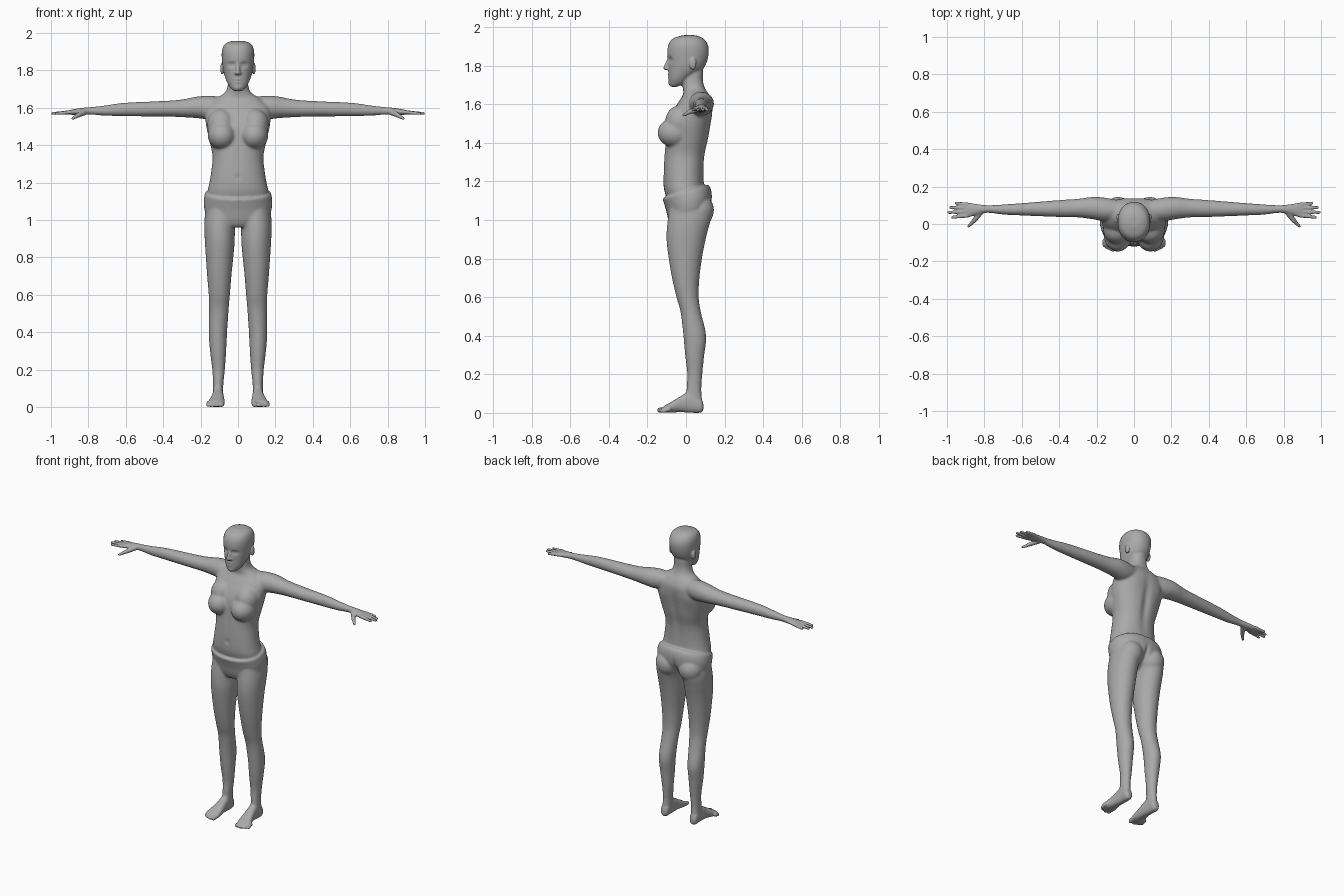
import bpy, bmesh, math
from mathutils import Vector, Matrix

SEG = 36


def spline(rings, steps=6):
    """Catmull-Rom resampling of a list of ring tuples."""
    out = []
    for i in range(len(rings) - 1):
        p = [rings[max(i - 1, 0)], rings[i], rings[i + 1], rings[min(i + 2, len(rings) - 1)]]
        for k in range(steps):
            t = k / steps
            out.append([0.5 * (2 * b + (c - a) * t + (2 * a - 5 * b + 4 * c - d) * t * t
                               + (3 * b - a - 3 * c + d) * t ** 3) for a, b, c, d in zip(*p)])
    return out + [list(rings[-1])]


def loft(bm, axis, rings, power=2.0, tilt=0.0):
    """Rings are (position on axis, min and max of the other two axes)."""
    loops = []
    for t, u0, u1, v0, v1 in spline(rings):
        loop = []
        for i in range(SEG):
            c, s = math.cos(2 * math.pi * i / SEG), math.sin(2 * math.pi * i / SEG)
            u = (u0 + u1) / 2 + (u1 - u0) / 2 * math.copysign(abs(c) ** (2 / power), c)
            v = (v0 + v1) / 2 + (v1 - v0) / 2 * math.copysign(abs(s) ** (2 / power), s)
            co = {'X': (t, u, v), 'Y': (u, t, v), 'Z': (u, v, t + tilt * v)}[axis]
            loop.append(bm.verts.new(co))
        loops.append(loop)
    faces = [bm.faces.new((a[i], a[(i + 1) % SEG], b[(i + 1) % SEG], b[i]))
             for a, b in zip(loops, loops[1:]) for i in range(SEG)]
    faces += [bm.faces.new(loops[0][::-1]), bm.faces.new(loops[-1])]
    bmesh.ops.recalc_face_normals(bm, faces=faces)


def capsule(bm, p0, p1, r0, r1):
    p0, p1 = Vector(p0), Vector(p1)
    q = (p1 - p0).to_track_quat('Z', 'Y')
    for v in bmesh.ops.create_uvsphere(bm, u_segments=16, v_segments=11, radius=1)['verts']:
        v.co = p1 + q @ v.co * r1 if v.co.z > 0 else p0 + q @ v.co * r0


def ball(bm, centre, radii):
    m = Matrix.Translation(centre) @ Matrix.Diagonal((*radii, 1))
    bmesh.ops.create_uvsphere(bm, u_segments=28, v_segments=18, radius=1, matrix=m)


def sym(rows):
    return [(z, -w, w, y0, y1) for z, w, y0, y1 in rows]


# ---- paired parts, made on the +x side ----
side = bmesh.new()
# arm with palm
loft(side, 'X', [(.06, .03, .12, 1.57, 1.655), (.15, .015, .14, 1.54, 1.665),
                 (.22, .025, .145, 1.545, 1.66), (.3, .035, .135, 1.55, 1.645),
                 (.4, .037, .128, 1.553, 1.637), (.6, .045, .112, 1.555, 1.628),
                 (.7, .05, .105, 1.557, 1.615), (.78, .06, .1, 1.563, 1.605),
                 (.83, .052, .105, 1.563, 1.6), (.88, .037, .113, 1.562, 1.592),
                 (.905, .038, .113, 1.566, 1.586)])
# fingers and thumb
for y0, y1, tip in ((.045, .036, .972), (.066, .062, .992), (.086, .088, .982), (.104, .111, .952)):
    capsule(side, (.89, y0, 1.577), (tip, y1, 1.57), .0115, .008)
capsule(side, (.82, .065, 1.577), (.855, .018, 1.56), .017, .013)
capsule(side, (.855, .018, 1.56), (.884, -.012, 1.543), .012, .008)
# leg
loft(side, 'Z', [(1.1, .02, .165, -.08, .11), (1.02, .012, .178, -.092, .13),
                 (.95, .016, .18, -.1, .115), (.88, .018, .177, -.1, .098),
                 (.8, .025, .172, -.09, .083), (.7, .035, .165, -.073, .07),
                 (.6, .043, .157, -.05, .066), (.52, .05, .155, -.028, .078),
                 (.4, .058, .157, -.014, .105), (.3, .063, .15, -.005, .095),
                 (.2, .07, .138, .006, .085), (.12, .078, .134, .002, .08),
                 (.05, .08, .135, 0, .085)])
# foot and toes
loft(side, 'Y', [(.09, .095, .12, .015, .045), (.075, .082, .134, .001, .08),
                 (.02, .078, .136, .001, .11), (-.03, .075, .142, .004, .085),
                 (-.08, .071, .157, .001, .055), (-.11, .072, .163, .001, .038),
                 (-.122, .08, .155, .005, .028)], 2.3)
for x, y, r in ((.085, -.136, .014), (.109, -.138, .0105), (.126, -.132, .01),
                (.142, -.125, .0095), (.156, -.115, .009)):
    capsule(side, (x, -.09, .02), (x + .004, y, r), .014, r)
# breast
ball(side, (.086, -.058, 1.452), (.076, .09, .076))
ball(side, (.09, -.03, 1.51), (.075, .078, .085))
# buttock
ball(side, (.085, .065, 1.05), (.08, .08, .085))
# ear and nostril wing
ball(side, (.084, .036, 1.81), (.011, .018, .032))
ball(side, (.011, -.097, 1.785), (.008, .012, .008))

me = bpy.data.meshes.new("body_shell")
side.to_mesh(me)
side.free()
body = bmesh.new()
body.from_mesh(me)
me.transform(Matrix.Diagonal((-1, 1, 1, 1)))
me.flip_normals()
body.from_mesh(me)

# ---- central parts ----
# torso and neck
loft(body, 'Z', sym([(1.08, .165, -.09, .1), (1.15, .163, -.112, .098), (1.2, .153, -.117, .093),
                     (1.27, .142, -.116, .093), (1.34, .136, -.112, .1), (1.42, .152, -.105, .118),
                     (1.5, .17, -.095, .13), (1.56, .175, -.07, .138), (1.61, .165, -.04, .138),
                     (1.65, .12, -.015, .12), (1.68, .072, -.016, .1), (1.72, .055, -.022, .088),
                     (1.78, .052, -.03, .088), (1.82, .045, -.03, .08)]), 2.25)
# pelvis with a raised, tilted waistline
loft(body, 'Z', sym([(.975, .05, -.06, .06), (.995, .13, -.078, .1), (1.03, .172, -.092, .128),
                     (1.08, .183, -.103, .135), (1.12, .181, -.114, .13), (1.145, .175, -.121, .118),
                     (1.15, .165, -.115, .108)]), 2.2, .3)
# head
loft(body, 'Z', sym([(1.69, .024, -.08, -.045), (1.71, .043, -.088, .0), (1.74, .06, -.09, .03),
                     (1.78, .074, -.092, .085), (1.82, .082, -.093, .108), (1.87, .087, -.097, .118),
                     (1.91, .085, -.09, .112), (1.94, .071, -.068, .09), (1.955, .042, -.025, .055),
                     (1.958, .015, .0, .03)]), 2.15)
# nose
capsule(body, (0, -.09, 1.835), (0, -.106, 1.788), .008, .0115)

body.to_mesh(me)
body.free()

# ---- fuse everything into one skin ----
shell = bpy.data.objects.new("body_shell", me)
bpy.context.collection.objects.link(shell)
fuse = shell.modifiers.new("fuse", 'REMESH')
fuse.mode = 'VOXEL'
fuse.voxel_size = .005
deps = bpy.context.evaluated_depsgraph_get()
skin = bpy.data.meshes.new_from_object(shell.evaluated_get(deps))
bpy.data.objects.remove(shell)
skin.name = "body"
obj = bpy.data.objects.new("body", skin)
bpy.context.collection.objects.link(obj)

# ---- sculpted details: side (-1 front, 1 back), x, z, x width, z width, depth inward ----
DENTS = [(-1, .033, 1.83, .019, .012, .013), (-1, .033, 1.829, .011, .006, -.006),
         (-1, 0, 1.752, .018, .005, -.005), (-1, 0, 1.738, .015, .005, -.005),
         (-1, 0, 1.745, .022, .0025, .004), (-1, 0, 1.705, .016, .012, -.004),
         (-1, 0, 1.228, .009, .011, .012), (-1, 0, 1.36, .012, .1, .004),
         (1, 0, 1.42, .024, .14, .014), (1, 0, 1.04, .011, .055, .022),
         (1, .1, 1.53, .045, .05, -.005)]
for v in skin.vertices:
    x, y, z = v.co
    for s, dx, dz, wx, wz, d in DENTS:
        if y * s > .02:
            v.co.y -= s * d * math.exp(-((abs(x) - dx) / wx) ** 2 - ((z - dz) / wz) ** 2)

# ---- soften torso and limbs strongly, face, hands and feet lightly ----
group = obj.vertex_groups.new(name="soft")
for v in skin.vertices:
    x, y, z = abs(v.co.x), v.co.y, v.co.z
    w = min(max((.8 - x) / .08, 0), max((z - .06) / .06, 0), max((1.7 - z) / .05, 0), 1)
    if 1.05 < z < 1.22:
        w *= .35
    if w > 0:
        group.add([v.index], w, 'REPLACE')
soft = obj.modifiers.new("soft", 'SMOOTH')
soft.factor, soft.iterations, soft.vertex_group = .5, 26, "soft"
light = obj.modifiers.new("light", 'SMOOTH')
light.factor, light.iterations = .5, 3

# ---- colour and shading ----
grey = bpy.data.materials.new("plain grey")
grey.diffuse_color = (.4, .4, .4, 1)
skin.materials.clear()
skin.materials.append(grey)
for p in skin.polygons:
    p.material_index = 0
    p.use_smooth = True
